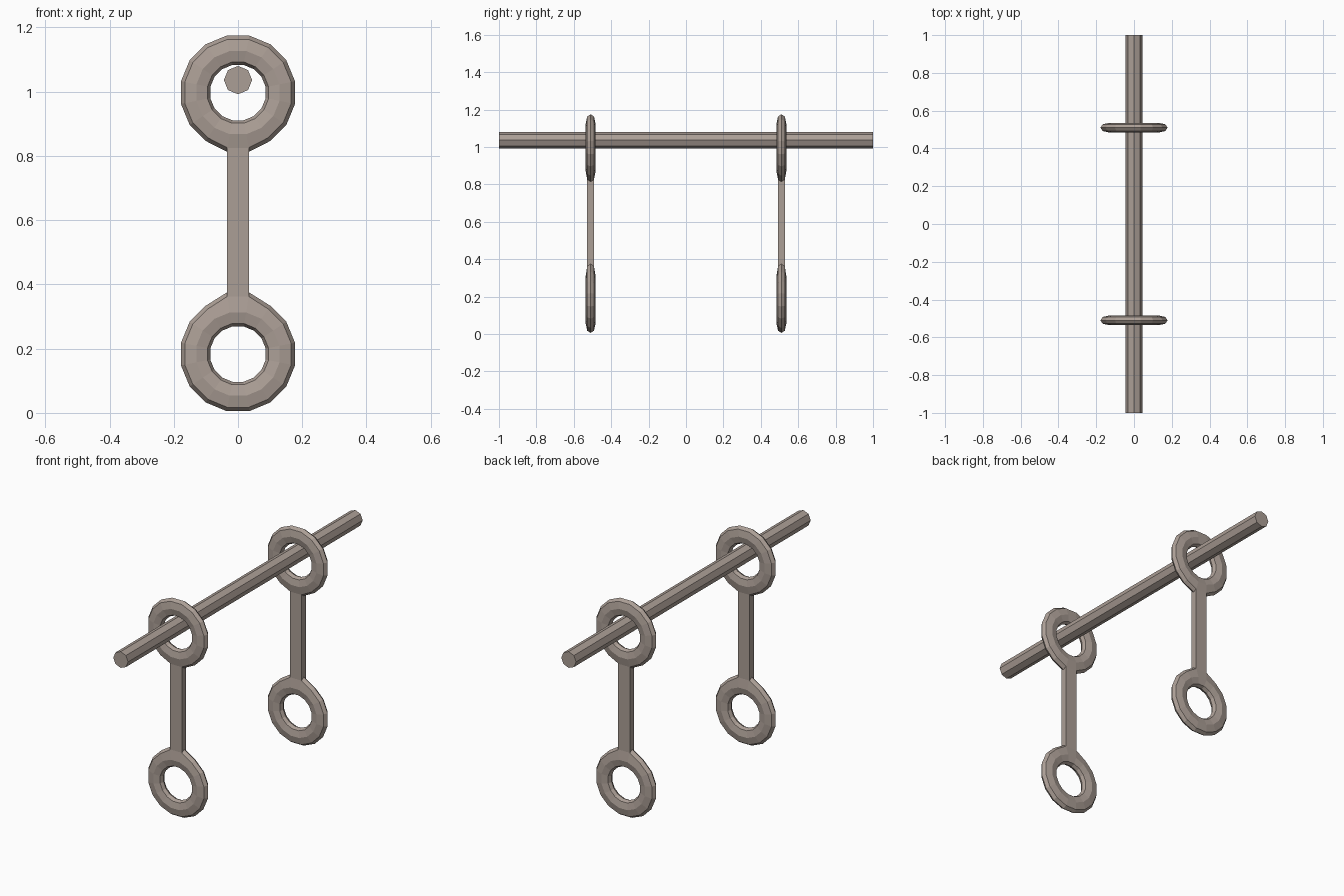
import bpy, bmesh, math
from mathutils import Matrix

cube = bpy.data.objects.get("Cube")
if cube:
    bpy.data.objects.remove(cube, do_unlink=True)

# Single warm grey material
COLOUR = (0.41, 0.345, 0.305, 1)
mat = bpy.data.materials.new("warm_grey")
mat.use_nodes = True
mat.diffuse_color = COLOUR
mat.node_tree.nodes["Principled BSDF"].inputs["Base Color"].default_value = COLOUR

SIDES = 16
HALF_WIDTH, HALF_DEPTH = 0.035, 0.018      # link bar section
LOW_Z, HIGH_Z = 0.183, 0.997               # ring centres
ROD_Z, ROD_R = 1.036, 0.044
LINK_Y = 0.51
# Ring section: radius and depth, one half
HALF_SECTION = [(0.181, 0), (0.169, 0.018), (0.132, 0.026), (0.097, 0.018), (0.088, 0)]
SECTION = HALF_SECTION + [(r, -d) for r, d in HALF_SECTION[-2:0:-1]]


def finish(bm, name):
    bmesh.ops.recalc_face_normals(bm, faces=bm.faces)
    mesh = bpy.data.meshes.new(name)
    bm.to_mesh(mesh)
    bm.free()
    mesh.materials.append(mat)
    obj = bpy.data.objects.new(name, mesh)
    bpy.context.collection.objects.link(obj)
    return obj


def ring(name, y, z, bar_side, flare):
    """Faceted ring, slightly flared where the bar joins it."""
    bm = bmesh.new()
    loops = []
    for i in range(SIDES):
        a = 2 * math.pi * (i + 0.5) / SIDES
        joins = bar_side * math.sin(a) > math.cos(math.pi / SIDES) - 0.01
        loop = []
        for k, (r, d) in enumerate(SECTION):
            push = flare * bar_side if joins and k in (0, 1, len(SECTION) - 1) else 0
            loop.append(bm.verts.new((r * math.cos(a), y + d, z + r * math.sin(a) + push)))
        loops.append(loop)
    n = len(SECTION)
    for i, loop in enumerate(loops):
        after = loops[(i + 1) % SIDES]
        for k in range(n):
            j = (k + 1) % n
            bm.faces.new((loop[k], loop[j], after[j], after[k]))
    finish(bm, name)


def bar(name, y, bottom, top):
    bm = bmesh.new()
    bmesh.ops.create_cube(bm, size=1)
    bmesh.ops.scale(bm, verts=bm.verts, vec=(2 * HALF_WIDTH, 2 * HALF_DEPTH, top - bottom))
    bmesh.ops.translate(bm, verts=bm.verts, vec=(0, y, (top + bottom) / 2))
    finish(bm, name)


# Two hanging links, each a bar between two rings
for side, y in (("front", -LINK_Y), ("back", LINK_Y)):
    ring(side + "_lower_ring", y, LOW_Z, 1, 0.014)
    ring(side + "_upper_ring", y, HIGH_Z, -1, 0.006)
    bar(side + "_link_bar", y, LOW_Z + 0.165, HIGH_Z - 0.165)

# Eight-sided rod running front to back through the upper rings
bm = bmesh.new()
bmesh.ops.create_cone(bm, cap_ends=True, segments=8, radius1=ROD_R, radius2=ROD_R, depth=2)
bmesh.ops.rotate(bm, verts=bm.verts, matrix=Matrix.Rotation(math.pi / 2, 3, "X"))
bmesh.ops.translate(bm, verts=bm.verts, vec=(0, 0, ROD_Z))
finish(bm, "hanging_rod")
